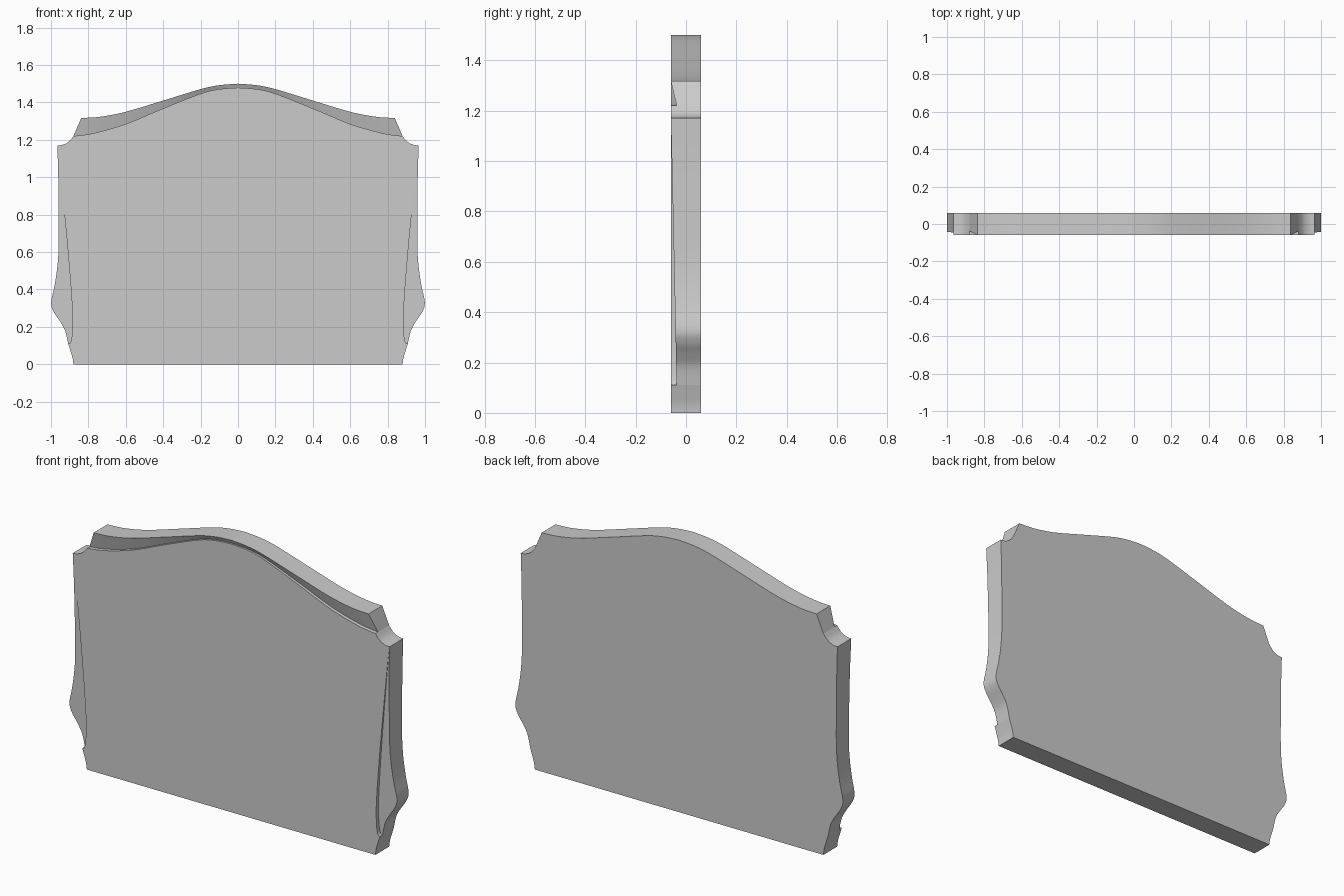
import bpy, bmesh
from mathutils import Vector

if "Cube" in bpy.data.objects:
    bpy.data.objects.remove(bpy.data.objects["Cube"])

F, B = -0.06, 0.06          # front and back planes


def smooth(pts, n):
    """Catmull-Rom through (x, z) points, n samples per whole curve."""
    p = [Vector(q) for q in pts]
    p = [p[0]] + p + [p[-1]]
    out = []
    for i in range(n + 1):
        u = i / n * (len(pts) - 1)
        k = min(int(u), len(pts) - 2)
        t = u - k
        a, b, c, d = p[k:k + 4]
        v = 0.5 * (2 * b + (c - a) * t + (2 * a - 5 * b + 4 * c - d) * t * t
                   + (3 * b - a - 3 * c + d) * t ** 3)
        out.append((v.x, v.y))
    return out


# Right-half profile curves (x, z)
foot = smooth([(0.88, 0), (0.885, 0.035), (0.897, 0.075), (0.908, 0.11)], 8)
side_out = smooth([(0.908, 0.11), (0.926, 0.185), (0.955, 0.235), (0.985, 0.28),
                   (0.999, 0.33), (0.981, 0.42), (0.966, 0.52), (0.959, 0.63),
                   (0.959, 0.8), (0.961, 1.0), (0.966, 1.17)], 48)
side_in = smooth([(0.908, 0.11), (0.895, 0.118), (0.887, 0.165), (0.885, 0.26),
                  (0.893, 0.4), (0.91, 0.61), (0.935, 0.877), (0.956, 1.09),
                  (0.966, 1.17)], 48)
notch = smooth([(0.966, 1.17), (0.936, 1.174), (0.905, 1.19), (0.88, 1.22)], 10)
top_out = smooth([(0.838, 1.317), (0.74, 1.323), (0.6, 1.35), (0.4, 1.41),
                  (0.2, 1.471), (0.1, 1.492), (0, 1.5)], 36)
top_in = smooth([(0.88, 1.22), (0.77, 1.236), (0.6, 1.285), (0.4, 1.368),
                 (0.2, 1.447), (0.1, 1.471), (0, 1.479)], 36)


def at(pts, depth):
    return [(x, depth(x, z) if callable(depth) else depth, z) for x, z in pts]


def side_depth(x, z):
    return F + 0.023 * (1.17 - z) / 1.06


def top_depth(x, z):
    return F + 0.009 + 0.014 * x / 0.88


bm = bmesh.new()
verts = {}


def face(pts):
    vs = []
    for p in pts:
        key = tuple(round(c, 5) for c in p)
        v = verts.get(key) or verts.setdefault(key, bm.verts.new(key))
        if v not in vs:
            vs.append(v)
    if len(vs) > 2 and not bm.faces.get(vs):
        bm.faces.new(vs)


def strip(a, b):
    for i in range(len(a) - 1):
        face([a[i], a[i + 1], b[i + 1], b[i]])


# Flat front panel and back panel
inner = [(0, 0)] + foot + side_in[1:] + notch[1:] + top_in[1:]
outer = [(0, 0)] + foot + side_out[1:] + notch[1:] + top_out
face(at(inner, F))
face(at(outer, B))

# Carved bevels: sloping floor plus the small step up to the panel
for o, i, od, d in ((side_out, side_in, side_depth, side_depth),
                    (top_out, top_in, F, top_depth)):
    strip(at(o, od), at(i, d))
    strip(at(i, d), at(i, F))

# Edge wall follows the front rim, including the steps at the carvings
rim = (at([(0, 0)] + foot, F) + at(side_out, side_depth) + at(notch[1:], F)
       + at(top_in[:1], top_depth) + at(top_out, F))
for k in range(len(rim) - 1):
    p, q = rim[k], rim[k + 1]
    if p[0] == q[0] and p[2] == q[2]:
        continue
    poly = [p, q]
    if k + 2 < len(rim) and (rim[k + 2][0], rim[k + 2][2]) == (q[0], q[2]):
        poly.append(rim[k + 2])
    face(poly + [(q[0], B, q[2]), (p[0], B, p[2])])

bmesh.ops.recalc_face_normals(bm, faces=bm.faces)
bmesh.ops.triangulate(bm, faces=[f for f in bm.faces if len(f.verts) > 4])
mesh = bpy.data.meshes.new("carved_panel")
bm.to_mesh(mesh)
bm.free()
panel = bpy.data.objects.new("carved_panel", mesh)
bpy.context.collection.objects.link(panel)

# Mirror to the left half
mirror = panel.modifiers.new("mirror", 'MIRROR')
mirror.merge_threshold = 0.0005
bpy.context.view_layer.objects.active = panel
panel.select_set(True)
bpy.ops.object.modifier_apply(modifier=mirror.name)
bpy.ops.object.shade_smooth_by_angle(angle=0.5)
